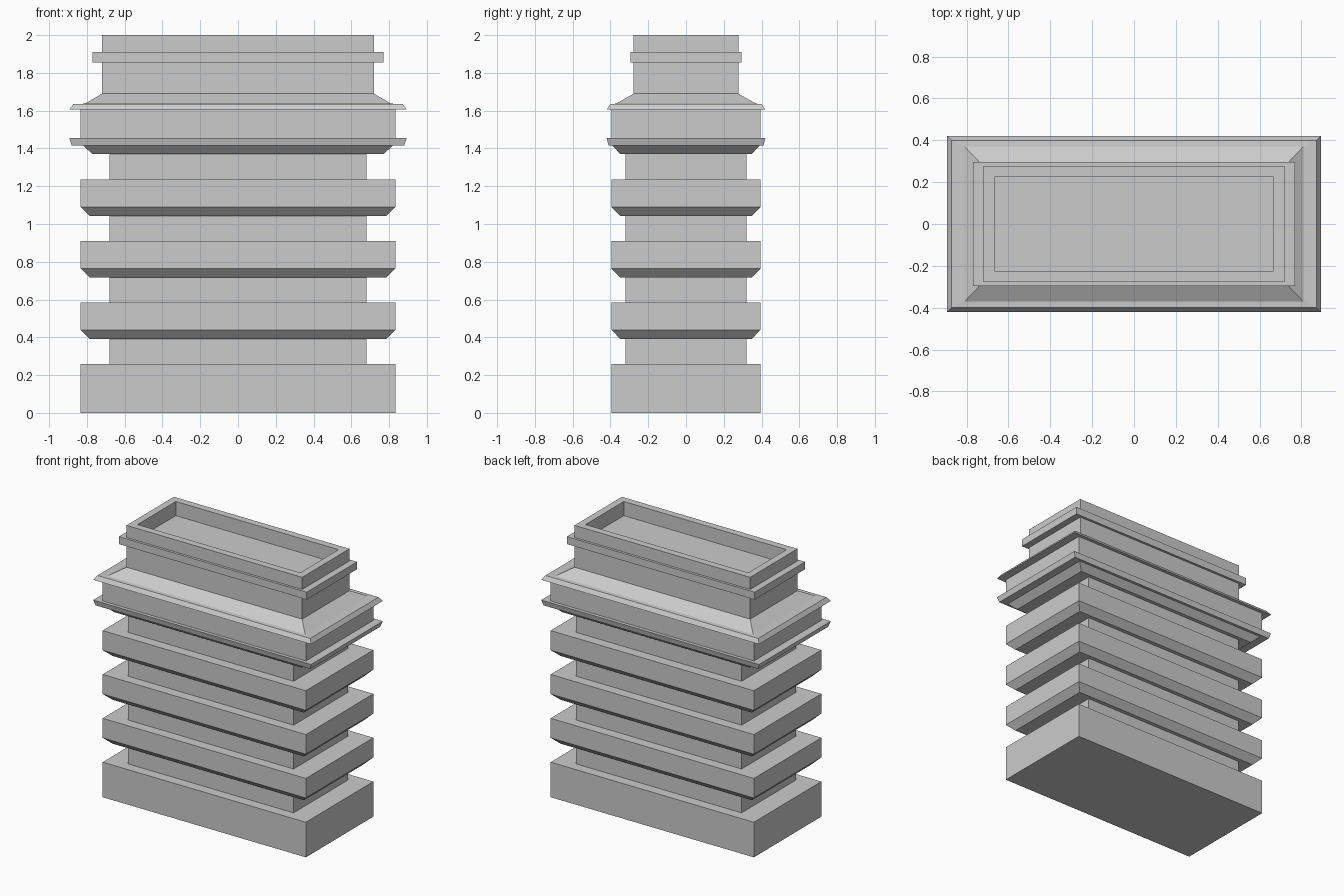
import bpy
import bmesh

if "Cube" in bpy.data.objects:
    bpy.data.objects.remove(bpy.data.objects["Cube"])

# Rectangular rings (half width, half depth, height) stacked into one stepped skin
WIDE = (0.833, 0.395)
NECK = (0.68, 0.32)
LOWER = (0.785, 0.348)
TOP = (0.72, 0.277)
BAND = (0.77, 0.295)

# Plinth
rings = [(*WIDE, 0), (*WIDE, 0.26)]

# Three ribs, each above a recessed neck, with chamfered undersides
for i in range(3):
    z = 0.26 + 0.325 * i
    rings += [(*NECK, z), (*NECK, z + 0.132), (*LOWER, z + 0.132),
              (*WIDE, z + 0.18), (*WIDE, z + 0.325)]

# Last neck and lower lip
rings += [(*NECK, 1.235), (*NECK, 1.37), (0.77, 0.347, 1.37),
          (0.82, 0.39, 1.415), (0.88, 0.41, 1.415), (0.893, 0.42, 1.455)]

# Cornice block, upper lip and sloped shoulder
rings += [(*WIDE, 1.455), (*WIDE, 1.605), (0.893, 0.42, 1.605),
          (0.872, 0.40, 1.635), (0.81, 0.371, 1.637), (*TOP, 1.69)]

# Upper neck with raised band
rings += [(*TOP, 1.855), (*BAND, 1.855), (*BAND, 1.91), (*TOP, 1.91)]

# Rim and sunken tray
rings += [(*TOP, 2.0), (0.667, 0.224, 2.0), (0.667, 0.224, 1.895)]


def loft(name, rings):
    bm = bmesh.new()
    loops = [[bm.verts.new((sx * hx, sy * hy, z))
              for sx, sy in ((-1, -1), (1, -1), (1, 1), (-1, 1))]
             for hx, hy, z in rings]
    for a, b in zip(loops, loops[1:]):
        for i in range(4):
            j = (i + 1) % 4
            bm.faces.new((a[i], a[j], b[j], b[i]))
    bm.faces.new(loops[0][::-1])
    bm.faces.new(loops[-1])
    mesh = bpy.data.meshes.new(name)
    bm.to_mesh(mesh)
    bm.free()
    obj = bpy.data.objects.new(name, mesh)
    bpy.context.collection.objects.link(obj)
    return obj


loft("ribbed_pillar", rings)
